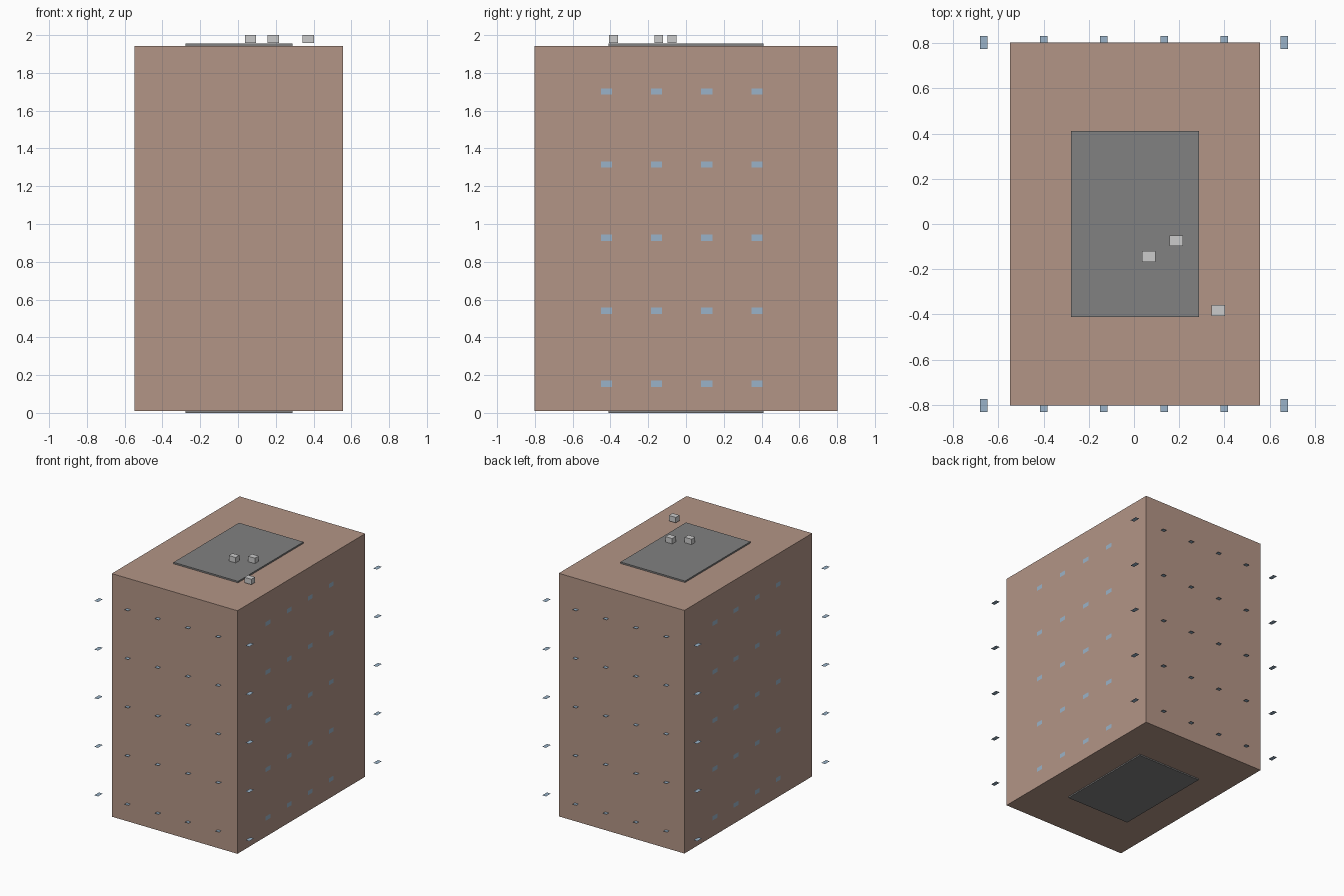
import bpy
from mathutils import Matrix, Vector

if "Cube" in bpy.data.objects:
    bpy.data.objects.remove(bpy.data.objects["Cube"])


def material(name, rgb):
    m = bpy.data.materials.new(name)
    m.diffuse_color = (*rgb, 1)
    m.use_nodes = True
    m.node_tree.nodes["Principled BSDF"].inputs["Base Color"].default_value = m.diffuse_color
    return m


WALL = material("wall_paint", (0.45, 0.30, 0.24))
GLASS = material("window_glass", (0.32, 0.45, 0.58))
SLATE = material("roof_grey", (0.22, 0.22, 0.22))


def box(name, lo, hi, mat=None):
    lo, hi = Vector(lo), Vector(hi)
    bpy.ops.mesh.primitive_cube_add(size=1, location=(lo + hi) / 2)
    o = bpy.context.object
    o.name = name
    o.data.transform(Matrix.Diagonal((*(hi - lo), 1)))
    if mat:
        o.data.materials.append(mat)
    return o


def pane_grid(name, centres, u, v):
    """One mesh of rectangular panes; u and v are half-extent vectors."""
    u, v = Vector(u), Vector(v)
    verts, faces = [], []
    for c in map(Vector, centres):
        n = len(verts)
        verts += [c - u - v, c + u - v, c + u + v, c - u + v]
        faces.append((n, n + 1, n + 2, n + 3))
    me = bpy.data.meshes.new(name)
    me.from_pydata(verts, [], faces)
    me.materials.append(GLASS)
    o = bpy.data.objects.new(name, me)
    bpy.context.collection.objects.link(o)


# Main block, and the core that shows slightly through roof and underside
box("building_body", (-0.548, -0.803, 0.01), (0.557, 0.803, 1.943), WALL)
box("building_core", (-0.279, -0.411, 0.0), (0.288, 0.411, 1.955), SLATE)

# Rooftop units
for i, (x, y) in enumerate([(0.066, -0.144), (0.187, -0.074), (0.372, -0.383)]):
    box(f"rooftop_unit_{i + 1}", (x - 0.03, y - 0.0235, 1.957),
        (x + 0.03, y + 0.0235, 2.0))

rows = [0.155 + 0.3865 * i for i in range(5)]

# Flat ledge panes on front and back, the outer columns standing clear
columns = [0.266 * (i - 2.5) for i in range(6)]
for name, y in (("front_window_ledges", -0.803), ("back_window_ledges", 0.803)):
    pane_grid(name, [(x, y, z) for x in columns for z in rows],
              (0.0167, 0, 0), (0, 0.0295, 0))

# Upright panes on the two long sides
for name, x, s in (("right_windows", 0.5585, 1), ("left_windows", -0.5495, -1)):
    pane_grid(name, [(x, s * (-0.421 + 0.2655 * i), z)
                     for i in range(4) for z in rows],
              (0, s * 0.0295, 0), (0, 0, 0.0167))
